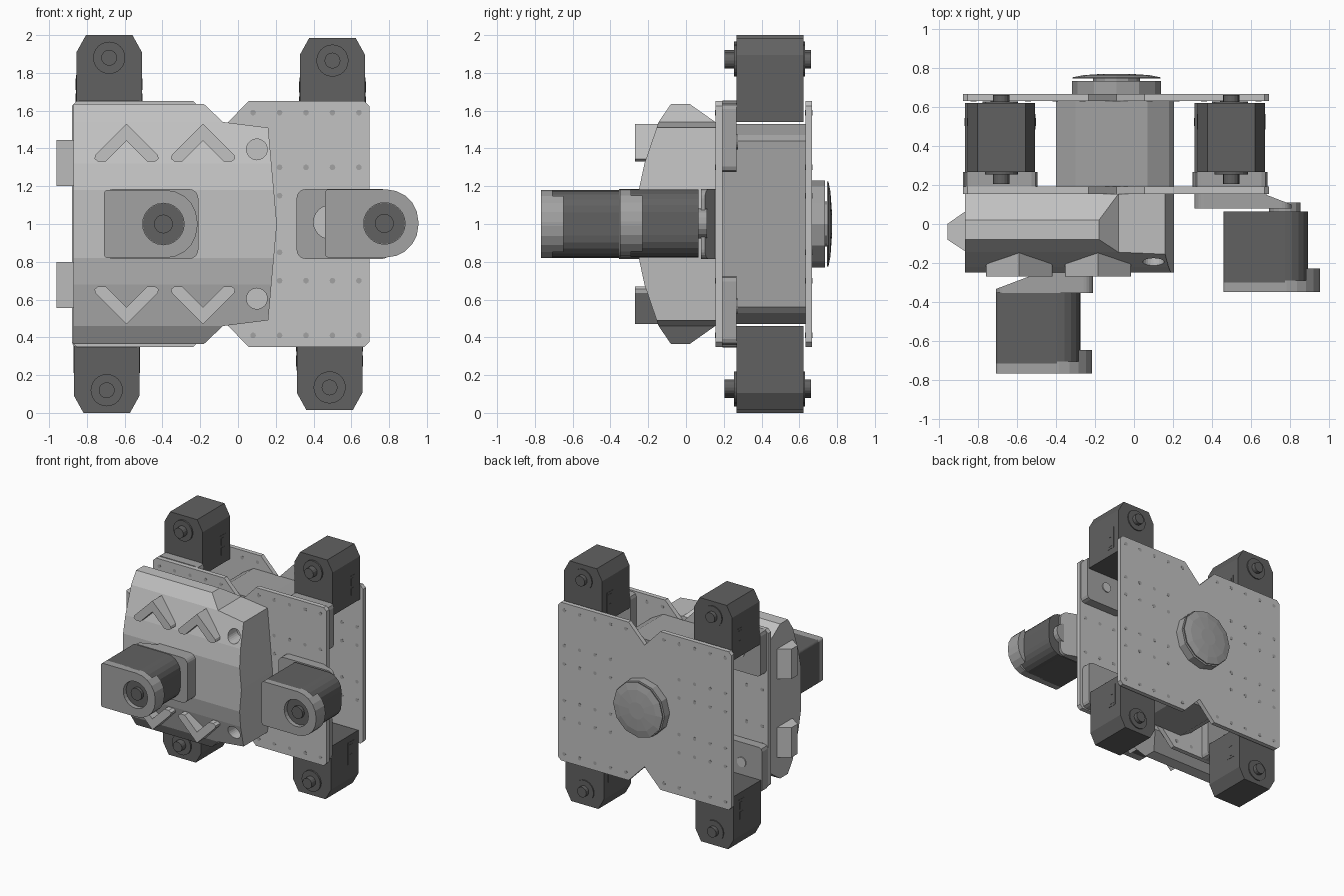
import bpy, bmesh
from math import cos, sin, pi

default = bpy.data.objects.get("Cube")
if default:
    bpy.data.objects.remove(default, do_unlink=True)


def material(name, value):
    mat = bpy.data.materials.new(name)
    mat.use_nodes = True
    color = (value, value, value, 1)
    mat.diffuse_color = color
    mat.node_tree.nodes["Principled BSDF"].inputs["Base Color"].default_value = color
    return mat


LIGHT = material("light grey", 0.54)
MID = material("mid grey", 0.36)
DARK = material("dark grey", 0.12)

# How a profile point (a, b) and a depth d map to x, y, z
AXES = {
    "x": lambda a, b, d: (d, a, b),
    "y": lambda a, b, d: (a, d, b),
    "z": lambda a, b, d: (a, b, d),
}


def add_prism(bm, pts, axis, lo, hi):
    place = AXES[axis]
    near = [bm.verts.new(place(a, b, lo)) for a, b in pts]
    far = [bm.verts.new(place(a, b, hi)) for a, b in pts]
    faces = [bm.faces.new(near), bm.faces.new(far)]
    for i in range(len(pts)):
        j = (i + 1) % len(pts)
        faces.append(bm.faces.new((near[i], near[j], far[j], far[i])))
    bmesh.ops.recalc_face_normals(bm, faces=faces)


def finish(name, bm, mat):
    mesh = bpy.data.meshes.new(name)
    bm.to_mesh(mesh)
    bm.free()
    mesh.materials.append(mat)
    obj = bpy.data.objects.new(name, mesh)
    bpy.context.collection.objects.link(obj)
    return obj


def prism(name, pts, axis, lo, hi, mat):
    bm = bmesh.new()
    add_prism(bm, pts, axis, lo, hi)
    return finish(name, bm, mat)


def circle(a, b, r, n=24):
    return [(a + r * cos(2 * pi * i / n), b + r * sin(2 * pi * i / n)) for i in range(n)]


def rect(x0, x1, z0, z1):
    return [(x0, z0), (x1, z0), (x1, z1), (x0, z1)]


def rounded(x0, x1, z0, z1, left, right, n=5):
    """Rectangle with its own corner radius on the left and the right."""
    corners = [(x1 - right, z0 + right, right, -pi / 2), (x1 - right, z1 - right, right, 0),
               (x0 + left, z1 - left, left, pi / 2), (x0 + left, z0 + left, left, pi)]
    return [(cx + r * cos(a + pi / 2 * i / n), cz + r * sin(a + pi / 2 * i / n))
            for cx, cz, r, a in corners for i in range(n + 1)]


def boolean(obj, tool, operation):
    mod = obj.modifiers.new(operation, "BOOLEAN")
    mod.operation, mod.object, mod.solver = operation, tool, "EXACT"
    bpy.context.view_layer.objects.active = obj
    bpy.ops.object.modifier_apply(modifier=mod.name)
    bpy.data.objects.remove(tool, do_unlink=True)


def drill(obj, x, z, r, lo, hi):
    boolean(obj, prism("cutter", circle(x, z, r), "y", lo, hi, LIGHT), "DIFFERENCE")


MIDZ = 1.0
SEAM = -0.09


def mirror_z(pts):
    return pts + [(a, 2 * MIDZ - b) for a, b in reversed(pts)]


# Front and back chassis plates, notched where they meet
def plate(name, side, outer, lo, hi):
    e = 0.025
    half = [(outer - side * e, MIDZ + 0.65), (outer, MIDZ + 0.65 - e)]
    half = [(SEAM, MIDZ + 0.5), (SEAM + side * 0.145, MIDZ + 0.65)] + half
    prism(name, mirror_z(half), "y", lo, hi, LIGHT)
    bm = bmesh.new()
    for col in range(5):
        x = outer - side * (0.055 + 0.14 * col)
        for dz in (0.59, 0.3, 0.15):
            if col == 4 and dz < 0.5:
                continue
            for s in (-1, 1):
                add_prism(bm, circle(x, MIDZ + s * dz, 0.015, 10), "y", lo - 0.001, hi + 0.001)
    finish(name + "_screws", bm, MID)


for label, side, outer in (("right", -1, -0.88), ("left", 1, 0.695)):
    plate("back_plate_" + label, side, outer, 0.632, 0.668)
    plate("front_plate_" + label, side, outer, 0.155, 0.193)

# Central core between the plates
core = mirror_z([(-0.4, 1.47), (-0.3, 1.53), (0.07, 1.53), (0.18, 1.47), (0.205, 1.44)])
prism("core", core, "y", 0.193, 0.632, MID)

# Back hub with a shallow domed cap
prism("hub_base", circle(SEAM, MIDZ, 0.23, 12), "y", 0.668, 0.735, MID)
prism("hub_neck", circle(SEAM, MIDZ, 0.12, 12), "y", 0.735, 0.75, MID)
bm = bmesh.new()
rings = [[bm.verts.new((x, y, z)) for x, z in circle(SEAM, MIDZ, r, 12)]
         for r, y in ((0.225, 0.747), (0.225, 0.754), (0.17, 0.765), (0.07, 0.772))]
for low, high in zip(rings, rings[1:]):
    for i in range(12):
        j = (i + 1) % 12
        bm.faces.new((low[i], low[j], high[j], high[i]))
bm.faces.new(rings[0])
bm.faces.new(rings[-1])
bmesh.ops.recalc_face_normals(bm, faces=bm.faces)
finish("hub_cap", bm, MID)

# Hip motors at the four corners, each with a bracket, shaft and side slots
for label, x, tip, s in (("upper_right", -0.682, 2.0, 1), ("upper_left", 0.5, 1.985, 1),
                         ("lower_right", -0.695, 0.0, -1), ("lower_left", 0.485, 0.015, -1)):
    w, c = 0.173, 0.05
    root, knee, pin = tip - s * 0.445, tip - s * 0.09, tip - s * 0.12
    outline = [(x - w, root), (x + w, root), (x + w, knee), (x + w - c, tip),
               (x - w + c, tip), (x - w, knee)]
    prism("motor_" + label, outline, "y", 0.268, 0.622, DARK)
    prism("motor_collar_" + label, circle(x, pin, 0.085), "y", 0.255, 0.63, DARK)
    prism("motor_shaft_" + label, circle(x, pin, 0.042, 16), "y", 0.205, 0.662, DARK)
    bm = bmesh.new()
    for y0, y1, a, b in ((0.485, 0.565, 0.21, 0.39), (0.505, 0.545, 0.23, 0.29),
                         (0.505, 0.545, 0.31, 0.37)):
        z0, z1 = sorted((tip - s * a, tip - s * b))
        grow = w + (0.002 if y0 < 0.5 else 0.004)
        add_prism(bm, rect(y0, y1, z0, z1), "x", x - grow, x + grow)
    finish("motor_slots_" + label, bm, DARK)
    z0, z1 = sorted((tip - s * 0.345, tip - s * 0.71))
    prism("motor_bracket_" + label, rounded(x - 0.185, x + 0.185, z0, z1, 0.03, 0.03, 2),
          "y", 0.193, 0.268, MID)
    prism("bracket_bolt_" + label, circle(x, tip - s * 0.55, 0.04, 16), "y", 0.268, 0.276, LIGHT)

# Front armour: side profile trimmed by the front outline
side_profile = mirror_z([(0.155, 1.54), (0.02, 1.635), (-0.08, 1.635), (-0.145, 1.54),
                         (-0.22, 1.32), (-0.25, 1.18)])
armour = prism("front_armour", side_profile, "x", -0.87, 0.3, LIGHT)
front_outline = mirror_z([(-0.9, 1.7), (-0.24, 1.7), (-0.18, 1.635), (-0.08, 1.54),
                          (0.16, 1.51), (0.205, 1.01)])
boolean(armour, prism("cutter", front_outline, "y", -0.5, 0.5, LIGHT), "INTERSECT")
for s in (-1, 1):
    drill(armour, 0.1, MIDZ + s * 0.395, 0.055, -0.4, -0.08)

# Raised chevrons and side tabs on the armour
chevron = [(0, 0.53), (0.165, 0.365), (0.17, 0.345), (0.15, 0.33), (0.11, 0.33), (0, 0.44)]
chevron += [(-a, b) for a, b in reversed(chevron[1:-1])]
for s, row in ((1, "upper"), (-1, "lower")):
    for x, col in ((-0.59, "outer"), (-0.185, "inner")):
        pts = [(x + a, MIDZ + s * b) for a, b in chevron]
        prism(f"chevron_{row}_{col}", pts, "y", -0.27, -0.1, LIGHT)
    z0, z1 = sorted((MIDZ + s * 0.2, MIDZ + s * 0.445))
    tab = [(-0.86, 0.07), (-0.96, 0.0), (-0.96, -0.08), (-0.86, -0.145)]
    prism("side_tab_" + row, tab, "z", z0, z1, LIGHT)


# Forward arms: rear mount, motor, round-ended front bracket and shaft
def arm(label, x0, x1, y, zc):
    z0, z1 = zc - 0.18, zc + 0.18
    axle = x1 - 0.18
    prism("arm_motor_" + label, rounded(x0, x1 - 0.06, z0, z1, 0.02, 0.12), "y",
          y + 0.05, y + 0.415, DARK)
    face = rounded(x0, x1, z0, z1, 0.02, 0.17)
    cover = prism("arm_bracket_" + label, face, "y", y, y + 0.06, MID)
    drill(cover, axle, zc, 0.11, y - 0.1, y + 0.04)
    prism("arm_well_" + label, circle(axle, zc, 0.109), "y", y + 0.035, y + 0.045, DARK)
    prism("arm_shaft_" + label, circle(axle, zc, 0.05, 16), "y", y + 0.01, y + 0.05, DARK)
    lip = rounded(x0, x1, z0, z1, 0.02, 0.17)
    lip = [p for p in lip if p[0] > x1 - 0.09]
    prism("arm_bracket_lip_" + label, lip, "y", y + 0.06, y + 0.12, MID)
    prism("arm_horn_" + label, circle(axle, zc, 0.08, 16), "y", y + 0.41, y + 0.46, MID)


arm("right", -0.71, -0.215, -0.768, 1.0)
arm("left", 0.46, 0.955, -0.35, 1.003)


# Arm mounts: rounded slabs with one bevelled end
def mount(name, x0, x1, front, back, slope):
    slab = prism(name, rounded(x0, x1, 0.815, 1.185, 0.05, 0.05), "y", front, back, MID)
    wedge = prism("cutter", slope, "z", 0.5, 1.5, MID)
    boolean(slab, wedge, "DIFFERENCE")
    return slab


mount("arm_mount_right", -0.71, -0.21, -0.355, -0.245,
      [(-0.8, -0.334), (-0.71, -0.334), (-0.54, -0.27), (-0.54, -0.2), (-0.8, -0.2)])
left_mount = mount("arm_mount_left", 0.31, 0.81, 0.08, 0.156,
                   [(0.81, 0.1), (0.9, 0.1), (0.9, 0.2), (0.68, 0.2), (0.68, 0.15)])
drill(left_mount, 0.49, MIDZ + 0.01, 0.09, 0.0, 0.3)
